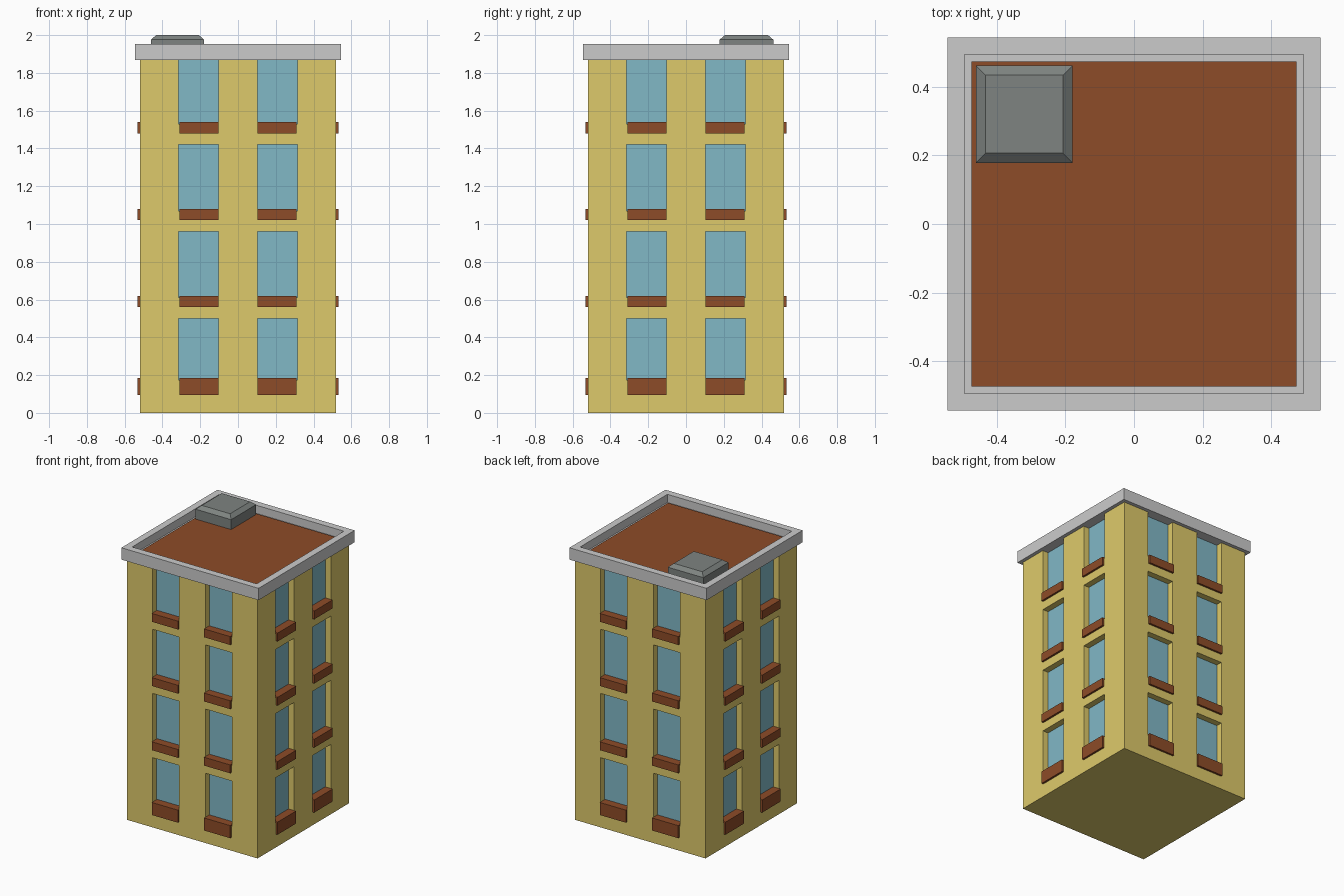
import bpy, bmesh, math
from mathutils import Matrix, Vector

if "Cube" in bpy.data.objects:
    bpy.data.objects.remove(bpy.data.objects["Cube"])

W = 0.518        # half width of the body
GLASS = 0.473    # half width at the recessed panes
FLOORS = [(0.095, 0.185, 0.50), (0.56, 0.62, 0.96),
          (1.02, 1.08, 1.42), (1.48, 1.54, 1.875)]  # ledge bottom, ledge top, window top


def material(name, rgb):
    m = bpy.data.materials.new(name)
    m.diffuse_color = (*rgb, 1)
    m.use_nodes = True
    m.node_tree.nodes["Principled BSDF"].inputs["Base Color"].default_value = m.diffuse_color
    return m


def finish(bm, name, *mats):
    bmesh.ops.recalc_face_normals(bm, faces=bm.faces)
    me = bpy.data.meshes.new(name)
    bm.to_mesh(me)
    bm.free()
    for m in mats:
        me.materials.append(m)
    ob = bpy.data.objects.new(name, me)
    bpy.context.collection.objects.link(ob)
    return ob


def add_box(bm, lo, hi, rot=Matrix.Identity(4)):
    lo, hi = Vector(lo), Vector(hi)
    mat = rot @ Matrix.Translation((lo + hi) / 2) @ Matrix.Diagonal((*(hi - lo), 1))
    return bmesh.ops.create_cube(bm, size=1, matrix=mat)["verts"]


def top_face(bm):
    return max(bm.faces, key=lambda f: f.calc_center_median().z)


yellow = material("yellow_wall", (0.73, 0.59, 0.145))
glass = material("window_glass", (0.22, 0.48, 0.565))
brown = material("brown_trim", (0.27, 0.072, 0.021))
dark = material("dark_grey", (0.21, 0.23, 0.22))
turns = [Matrix.Rotation(i * math.pi / 2, 4, 'Z') for i in range(4)]

# Walls: a grid of cells per side, window cells pushed inwards
xs = [-W, -0.314, -0.104, 0.104, 0.314, W]
zs = [0.0]
for low, sill, top in FLOORS:
    zs += [sill - 0.01, top]
bm = bmesh.new()
for rot in turns:
    windows = []
    for i in range(len(xs) - 1):
        for j in range(len(zs) - 1):
            corners = [(xs[i], zs[j]), (xs[i + 1], zs[j]),
                       (xs[i + 1], zs[j + 1]), (xs[i], zs[j + 1])]
            f = bm.faces.new([bm.verts.new(rot @ Vector((x, -W, z))) for x, z in corners])
            if i % 2 and j % 2:
                windows.append(f)
    panes = bmesh.ops.extrude_discrete_faces(bm, faces=windows)["faces"]
    for f in panes:
        f.material_index = 1
        bmesh.ops.translate(bm, verts=f.verts, vec=rot @ Vector((0, W - GLASS, 0)))
bmesh.ops.remove_doubles(bm, verts=bm.verts, dist=1e-4)
base = [e for e in bm.edges if all(v.co.z < 1e-4 for v in e.verts)]
bmesh.ops.edgeloop_fill(bm, edges=base)
finish(bm, "walls", yellow, glass)

# Window ledges on all four sides
bm = bmesh.new()
for rot in turns:
    for low, sill, top in FLOORS:
        for x in (-0.311, 0.104):
            add_box(bm, (x, -0.532, low), (x + 0.207, -0.47, sill), rot)
finish(bm, "window_ledges", brown)

# Cornice with a sunken middle that forms the parapet
bm = bmesh.new()
add_box(bm, (-0.544, -0.544, 1.868), (0.544, 0.544, 1.953))
f = top_face(bm)
bmesh.ops.inset_region(bm, faces=[f], thickness=0.544 - GLASS)
bm.normal_update()
well = bmesh.ops.extrude_discrete_faces(bm, faces=[f])["faces"][0]
bmesh.ops.translate(bm, verts=well.verts, vec=(0, 0, -0.058))
finish(bm, "cornice")

# Roof deck inside the parapet
bm = bmesh.new()
add_box(bm, (-GLASS, -GLASS, 1.895), (GLASS, GLASS, 1.905))
finish(bm, "roof_deck", brown)

# Roof hatch with a sloped rim
bm = bmesh.new()
add_box(bm, (-0.461, 0.178, 1.905), (-0.179, 0.462, 1.976))
f = top_face(bm)
bmesh.ops.inset_region(bm, faces=[f], thickness=0.04)
bmesh.ops.translate(bm, verts=f.verts, vec=(0, 0, 0.024))
finish(bm, "roof_hatch", dark)
